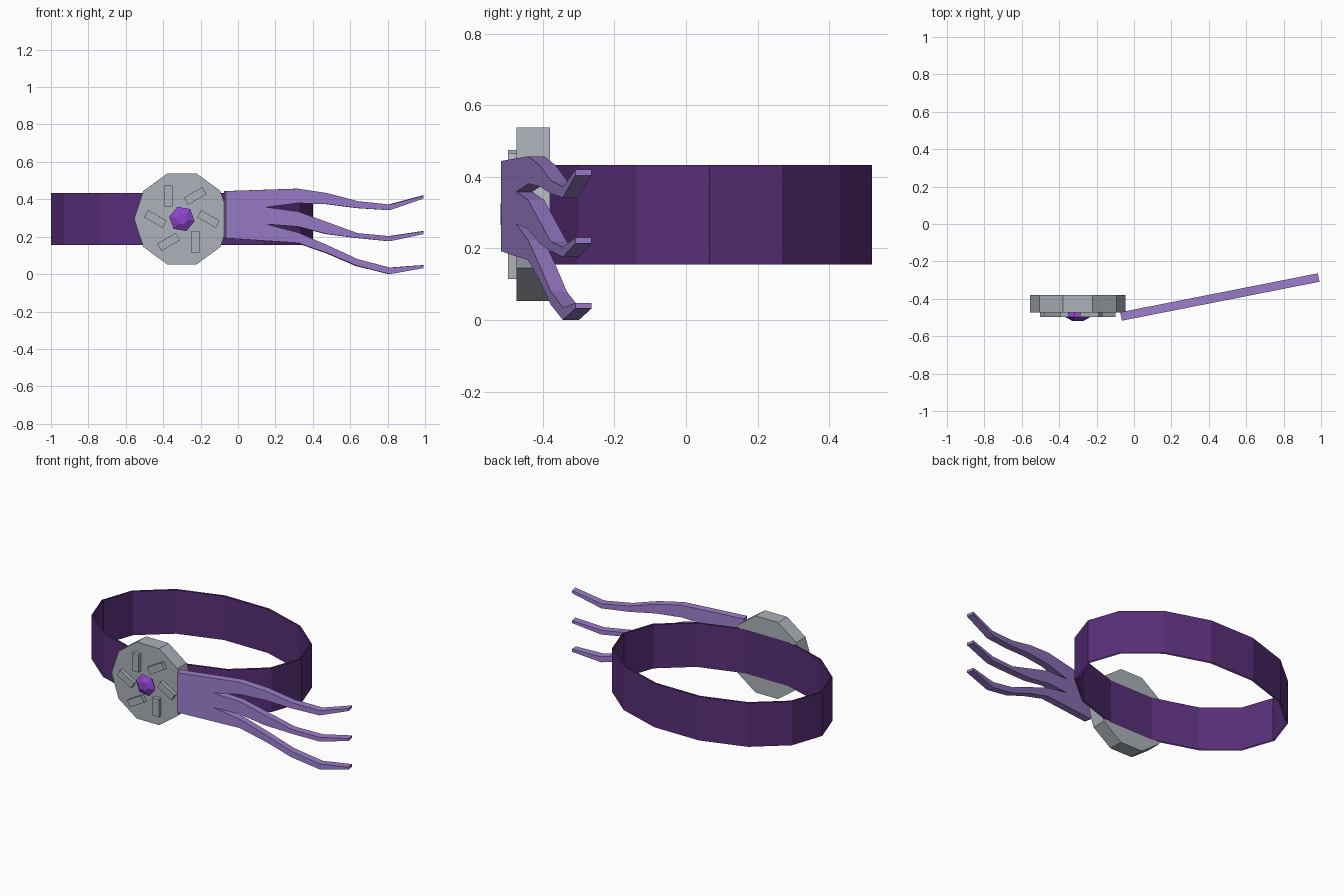
import bpy, bmesh, math
from mathutils import Matrix, Vector

if "Cube" in bpy.data.objects:
    bpy.data.objects.remove(bpy.data.objects["Cube"])


def material(name, rgb):
    m = bpy.data.materials.new(name)
    m.diffuse_color = (*rgb, 1)
    m.use_nodes = True
    m.node_tree.nodes["Principled BSDF"].inputs["Base Color"].default_value = m.diffuse_color
    return m


DARK = material("dark purple", (0.098, 0.028, 0.188))
LILAC = material("lilac", (0.337, 0.212, 0.61))
GREY = material("stone grey", (0.413, 0.445, 0.491))
VIOLET = material("bright violet", (0.262, 0.061, 0.61))


def finish(bm, name, mat, fix=True):
    if fix:
        bmesh.ops.recalc_face_normals(bm, faces=bm.faces)
    me = bpy.data.meshes.new(name)
    bm.to_mesh(me)
    bm.free()
    me.materials.append(mat)
    ob = bpy.data.objects.new(name, me)
    bpy.context.collection.objects.link(ob)
    return ob


def lathe_y(name, mat, sides, rings, phase=0.0):
    """Stack of polygons facing the front; rings are (y, radius)."""
    bm = bmesh.new()
    loops = []
    for y, r in rings:
        loops.append([bm.verts.new((CX + r * math.cos(a), y, CZ + r * math.sin(a)))
                      for a in (phase + math.tau * i / sides for i in range(sides))])
    for a, b in zip(loops, loops[1:]):
        for i in range(sides):
            j = (i + 1) % sides
            bm.faces.new((a[i], a[j], b[j], b[i]))
    bm.faces.new(loops[0])
    bm.faces.new(loops[-1])
    return finish(bm, name, mat)


CX, CZ = -0.3, 0.295

# Head band: outer and inner wall with open edges
bm = bmesh.new()
N = 14
for inset, flip in ((0.0, False), (0.012, True)):
    walls = []
    for i in range(N):
        a = math.tau * i / N
        x = CX + (0.7 - inset) * math.cos(a)
        y = 0.065 + (0.467 - inset) * math.sin(a)
        walls.append([bm.verts.new((x, y, z)) for z in (0.155, 0.433)])
    for i in range(N):
        p, q = walls[i], walls[(i + 1) % N]
        f = [p[0], q[0], q[1], p[1]]
        bm.faces.new(f[::-1] if flip else f)
finish(bm, "head_band", DARK, fix=False)

# Round medallion and its gem
lathe_y("medallion", GREY, 10, [(-0.38, 0.255), (-0.473, 0.255)])
lathe_y("gem", VIOLET, 6, [(-0.47, 0.045), (-0.497, 0.069), (-0.518, 0.031)],
        math.radians(50))

# Six raised bars turned around the gem
bm = bmesh.new()
for k in range(6):
    a = math.radians(60 * k)
    pos = Vector((CX + 0.142 * math.cos(a), -0.483, CZ + 0.142 * math.sin(a)))
    mat = (Matrix.Translation(pos) @ Matrix.Rotation(math.radians(30) - a, 4, 'Y')
           @ Matrix.Diagonal((0.114, 0.028, 0.044, 1)))
    bmesh.ops.create_cube(bm, size=1, matrix=mat)
finish(bm, "medallion_bars", GREY)

# Feather plume: one outline with three wavy tips, thickened and swept back
STATIONS = [0.32, 0.478, 0.64, 0.813, 0.992]
TIPS = [  # upper and lower heights at each station
    ([0.457, 0.433, 0.39, 0.372, 0.42], [0.38, 0.374, 0.353, 0.342, 0.404]),
    ([0.335, 0.278, 0.219, 0.203, 0.23], [0.254, 0.214, 0.193, 0.176, 0.214]),
    ([0.223, 0.155, 0.08, 0.035, 0.048], [0.167, 0.112, 0.043, 0.006, 0.032]),
]
CROTCH = [(0.153, 0.358), (0.153, 0.267)]
outline = [(-0.065, 0.444)]
for i, (up, low) in enumerate(TIPS):
    outline += list(zip(STATIONS, up)) + list(zip(STATIONS, low))[::-1]
    if i < 2:
        outline.append(CROTCH[i])
outline.append((-0.065, 0.192))

bm = bmesh.new()
front = bm.faces.new([bm.verts.new((x, -0.517 + (x + 0.065) * 0.197, z))
                      for x, z in outline])
ext = bmesh.ops.extrude_face_region(bm, geom=[front], use_keep_orig=True)
bmesh.ops.translate(bm, vec=(-0.009, 0.045, 0),
                    verts=[v for v in ext["geom"] if isinstance(v, bmesh.types.BMVert)])
bmesh.ops.recalc_face_normals(bm, faces=bm.faces)
bmesh.ops.triangulate(bm, faces=[f for f in bm.faces if len(f.verts) > 4])
# Settle the lowest tip on the ground
low = min(v.co.z for v in bm.verts)
for v in bm.verts:
    if v.co.z < low + 0.001:
        v.co.z = 0
finish(bm, "feather_plume", LILAC)
